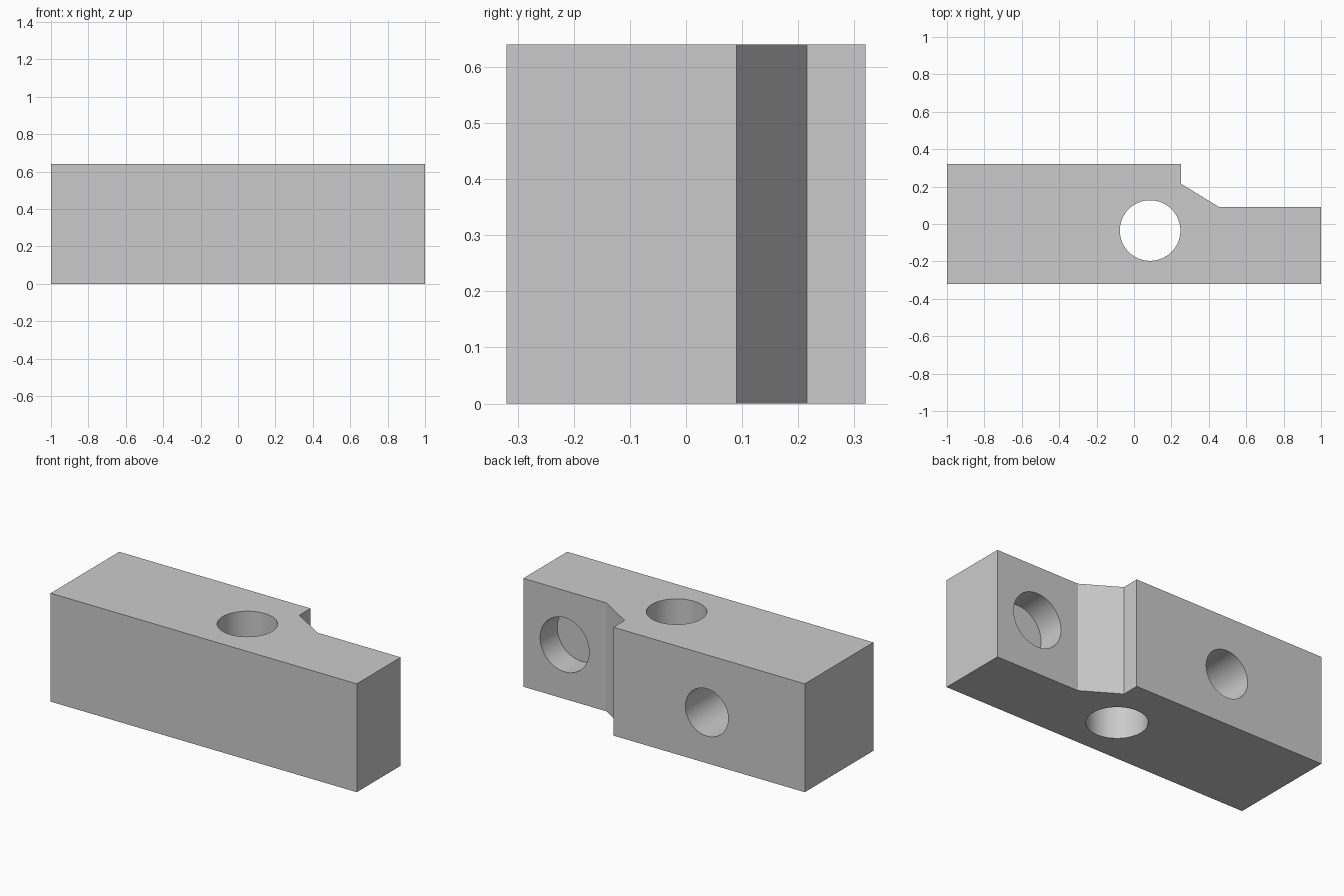
import bpy
import bmesh
import math

default_cube = bpy.data.objects.get("Cube")
if default_cube:
    bpy.data.objects.remove(default_cube, do_unlink=True)

HEIGHT = 0.64
BACK_Y = 0.32
STEP_Y = 0.09

# Single grey material
grey = bpy.data.materials.new("plain grey")
grey.use_nodes = True
colour = (0.6, 0.6, 0.6, 1)
grey.diffuse_color = colour
grey.node_tree.nodes["Principled BSDF"].inputs["Base Color"].default_value = colour


def make_prism(name, outline, height):
    """Extrude a flat outline straight up into a solid."""
    bm = bmesh.new()
    face = bm.faces.new([bm.verts.new((x, y, 0)) for x, y in outline])
    top = bmesh.ops.extrude_face_region(bm, geom=[face])["geom"]
    bmesh.ops.translate(bm, vec=(0, 0, height),
                        verts=[v for v in top if isinstance(v, bmesh.types.BMVert)])
    bmesh.ops.recalc_face_normals(bm, faces=bm.faces)
    mesh = bpy.data.meshes.new(name)
    bm.to_mesh(mesh)
    bm.free()
    obj = bpy.data.objects.new(name, mesh)
    bpy.context.collection.objects.link(obj)
    obj.data.materials.append(grey)
    return obj


def drill(body, name, radius, length, centre, rotation=(0, 0, 0)):
    """Cut a round hole through or into the body."""
    bpy.ops.mesh.primitive_cylinder_add(vertices=64, radius=radius, depth=length,
                                        location=centre, rotation=rotation)
    cutter = bpy.context.object
    cutter.name = name
    cutter.data.materials.append(grey)
    cutter.hide_render = True
    cut = body.modifiers.new(name, "BOOLEAN")
    cut.operation = "DIFFERENCE"
    cut.solver = "EXACT"
    cut.object = cutter
    bpy.ops.object.select_all(action="DESELECT")
    body.select_set(True)
    bpy.context.view_layer.objects.active = body
    bpy.ops.object.modifier_apply(modifier=name)
    bpy.data.objects.remove(cutter, do_unlink=True)


def drill_back(body, name, radius, x, z, face_y, depth):
    """Blind hole sunk forward from a back face."""
    clearance = 0.1
    centre = (x, face_y + (clearance - depth) / 2, z)
    drill(body, name, radius, depth + clearance, centre, (math.pi / 2, 0, 0))


# Block with a notched, sloping step at the back
block = make_prism("stepped_block", [
    (-1, -BACK_Y), (1, -BACK_Y), (1, STEP_Y), (0.456, STEP_Y),
    (0.25, 0.216), (0.25, BACK_Y), (-1, BACK_Y)], HEIGHT)

# Vertical through hole and two blind holes in the back
drill(block, "vertical_hole", 0.162, 1, (0.086, -0.035, HEIGHT / 2))
drill_back(block, "shallow_hole", 0.16, 0.73, 0.32, STEP_Y, 0.16)
drill_back(block, "deep_hole", 0.14, -0.36, 0.30, BACK_Y, 0.48)

# Smooth hole walls, crisp edges
bpy.ops.object.shade_smooth_by_angle(angle=math.radians(25))
